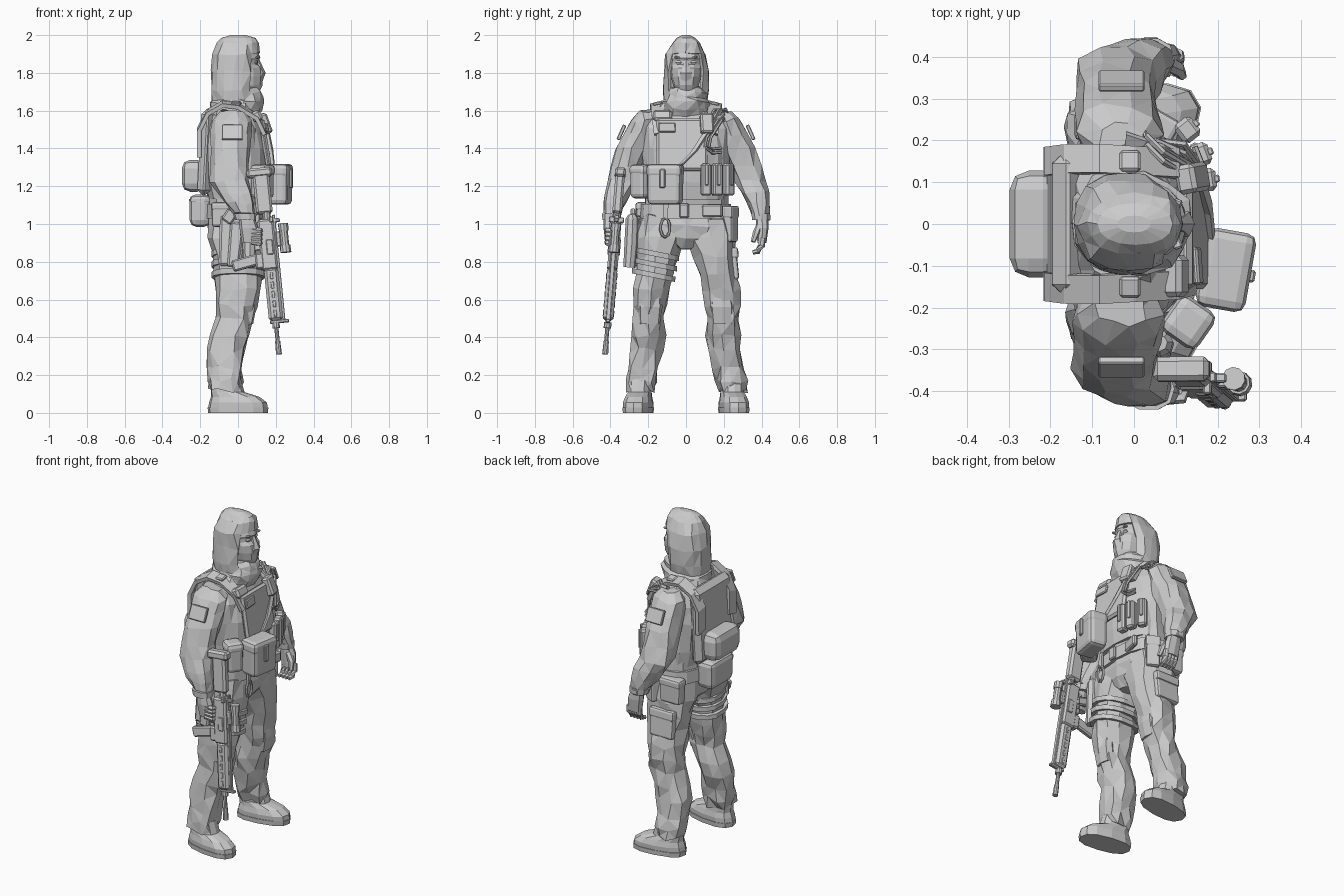
import bpy, bmesh, math, random
from mathutils import Vector, Matrix, Euler
random.seed(4)

def finish(name, bm, tri=False):
    bmesh.ops.recalc_face_normals(bm, faces=bm.faces)
    if tri:
        bmesh.ops.triangulate(bm, faces=[f for f in bm.faces if len(f.verts) == 4])
    me = bpy.data.meshes.new(name)
    bm.to_mesh(me)
    bm.free()
    ob = bpy.data.objects.new(name, me)
    bpy.context.collection.objects.link(ob)
    return ob

def skin(name, loops, cap=True, tri=False, closed=False):
    bm = bmesh.new()
    vs = [[bm.verts.new(p) for p in lp] for lp in loops]
    n = len(vs[0])
    for a, b in list(zip(vs, vs[1:])) + ([(vs[-1], vs[0])] if closed else []):
        for i in range(n):
            bm.faces.new((a[i], a[(i + 1) % n], b[(i + 1) % n], b[i]))
    if cap and not closed:
        bm.faces.new(vs[0])
        bm.faces.new(vs[-1])
    return finish(name, bm, tri)

def loft(name, rings, n=12, p=2.4, jit=0.0, cap=True, s=1):
    """Horizontal superellipse rings (x, y, z, half x, half y); s=-1 mirrors y."""
    def sp(c): return math.copysign(abs(c) ** (2 / p), c)
    def j(): return random.uniform(-jit, jit)
    loops = [[Vector((x + hx * sp(math.cos(t)) + j(), s * (y + hy * sp(math.sin(t)) + j()), z + 1.4 * j()))
              for t in (2 * math.pi * i / n for i in range(n))] for x, y, z, hx, hy in rings]
    return skin(name, loops, cap, jit > 0)

def tube(name, pts, r, n=6, closed=False):
    pts = [Vector(q) for q in pts]
    m = len(pts)
    rs = r if isinstance(r, (list, tuple)) else [r] * m
    loops = []
    for i, q in enumerate(pts):
        a, b = (pts[i - 1], pts[(i + 1) % m]) if closed else (pts[max(i - 1, 0)], pts[min(i + 1, m - 1)])
        t = (b - a).normalized()
        u = t.cross(Vector((0.31, 0.2, 0.93) if abs(t.z) < .8 else (1, 0.1, 0))).normalized()
        v = t.cross(u)
        loops.append([q + rs[i] * (u * math.cos(k * math.tau / n) + v * math.sin(k * math.tau / n)) for k in range(n)])
    return skin(name, loops, closed=closed)

def box(name, c, size, rot=(0, 0, 0), bev=0.012, taper=1.0, frame=Matrix(), seg=1):
    bm = bmesh.new()
    bmesh.ops.create_cube(bm, size=1)
    for v in bm.verts:
        k = taper if v.co.z < 0 else 1
        v.co = Vector((v.co.x * size[0] * k, v.co.y * size[1] * k, v.co.z * size[2]))
    if bev:
        bmesh.ops.bevel(bm, geom=bm.edges[:], offset=bev, segments=seg, profile=.5, affect='EDGES')
    e = Euler([math.radians(a) for a in rot]).to_matrix().to_4x4()
    bm.transform(frame @ Matrix.Translation(c) @ e)
    return finish(name, bm)

def strap(name, pts, side, w, t):
    pts, side = [Vector(q) for q in pts], Vector(side).normalized()
    loops = []
    for i, q in enumerate(pts):
        tan = pts[min(i + 1, len(pts) - 1)] - pts[max(i - 1, 0)]
        nrm = tan.cross(side).normalized() * t / 2
        loops.append([q + side * a * w / 2 + nrm * b for a, b in ((1, 1), (1, -1), (-1, -1), (-1, 1))])
    return skin(name, loops)

def flap_pouch(name, c, size, rot=(0, 0, 0), bev=0.024):
    """Soft rounded pouch with a thin overlapping lid."""
    box(name, c, size, rot, bev, .97, seg=2)
    box(name + "_lid", (c[0], c[1], c[2] + size[2] * .33), (size[0] + .006, size[1] + .006, size[2] * .35), rot, bev, seg=2)

# Jacket, vest and belt
loft("jacket", [(0, 0, .87, .09, .05), (-.01, 0, .93, .135, .2), (-.01, 0, .99, .145, .24), (-.02, 0, 1.1, .14, .225), (-.01, 0, 1.25, .15, .225),
     (-.01, 0, 1.4, .15, .24), (-.02, 0, 1.5, .14, .25), (-.03, 0, 1.57, .12, .215), (-.03, 0, 1.635, .1, .14)], 14, jit=.007)
loft("vest", [(-.01, 0, 1.13, .15, .215), (-.015, 0, 1.22, .17, .22), (-.02, 0, 1.4, .18, .22),
     (-.03, 0, 1.5, .165, .205), (-.04, 0, 1.58, .14, .175)], 16, 2.7, .003)
box("chest_plate", (.145, -.02, 1.42), (.03, .27, .28), (0, -9, 0))
box("chest_pocket", (.152, -.1, 1.51), (.015, .09, .05), (0, -12, 4), .005)
box("back_panel", (-.17, 0, 1.38), (.07, .35, .46), (0, 3, 0), .03)
loft("belt", [(-.015, 0, 1.03, .158, .242), (-.015, 0, 1.105, .155, .237)], 16, 2.5)
box("belt_buckle", (.138, .14, 1.07), (.03, .11, .065), (0, 0, -14), .008)
box("belt_clasp", (.147, -.01, 1.07), (.02, .05, .075), bev=.006)
for s in (1, -1):
    strap("shoulder_strap", [(.14, s * .135, 1.48), (.1, s * .145, 1.565), (.0, s * .15, 1.625), (-.08, s * .155, 1.635),
          (-.16, s * .155, 1.59), (-.205, s * .15, 1.5), (-.205, s * .15, 1.36)], (0, 1, -s * .25), .07, .022)
    box("strap_buckle", (-.01, s * .15, 1.638), (.05, .05, .02), (s * -12, 0, 0), bev=.006)

# Pouches around the waist and chest
flap_pouch("large_front_pouch", (.22, -.11, 1.21), (.115, .185, .215), (0, 0, -10))
box("pouch_tab", (.282, -.125, 1.24), (.016, .03, .1), (0, 0, -10), .005)
flap_pouch("side_front_pouch", (.13, -.235, 1.225), (.1, .1, .18), (0, 0, -35))
for i in range(3):
    y, a = .105 + .06 * i, (8, 20, 38)[i]
    x = (.172, .158, .128)[i]
    box("magazine_pouch", (x, y, 1.235), (.05, .055, .17), (0, 0, a), .01)
    box("magazine_pouch_tab", (x + .026 * math.cos(math.radians(a)), y + .026 * math.sin(math.radians(a)), 1.26),
        (.014, .018, .11), (0, 0, a), .003)
box("radio_pouch", (.14, .11, 1.53), (.05, .07, .11), (0, -20, 10), .01)
box("shoulder_pouch", (.1, -.125, 1.57), (.05, .1, .06), (0, -25, 0), .012)
box("upper_back_pouch", (-.235, 0, 1.255), (.125, .255, .17), bev=.045, seg=2)
flap_pouch("lower_back_pouch", (-.2, 0, 1.07), (.115, .23, .17), bev=.035)
flap_pouch("left_hip_pouch", (.06, .232, 1.0), (.08, .065, .19), (0, 0, -30), .012)
flap_pouch("rear_hip_pouch", (-.07, .235, 1.0), (.14, .065, .15), bev=.015)
flap_pouch("right_hip_pouch", (-.08, -.235, 1.05), (.12, .06, .13), bev=.015)
flap_pouch("left_thigh_pocket", (-.02, .252, .79), (.16, .045, .17), (6, 0, 0), .014)

# Sling, cords and clip
strap("chest_sling", [(-.02, .2, 1.6), (.07, .17, 1.59), (.155, .12, 1.5), (.178, .04, 1.38), (.185, -.03, 1.31)], (.1, .9, .5), .04, .016)
for d in (0, .022):
    tube("chest_cord", [(.05, .2, 1.58 - d), (.12, .17 + d, 1.55), (.16, .11 + d, 1.46), (.168, .1 + d, 1.41), (.163, .14, 1.375 + d),
         (.145, .185, 1.38 + d)], .008)
    tube("shoulder_cord", [(.12, .12 + d, 1.55), (.07, .15 + d, 1.605), (.03, .19 + d, 1.605), (.02, .21 + d / 2, 1.58), (.06, .2, 1.54)], .008)
tube("belt_clip", [(.152, -.11 + .025 * math.sin(a), .98 + .05 * math.cos(a)) for a in (k * math.tau / 10 for k in range(10))], .008, closed=True)
strap("clip_webbing", [(.15, -.11, 1.02), (.15, -.105, 1.11)], (0, 1, 0), .025, .014)

# Head, mask and hood
loft("masked_head", [(.0, 0, 1.62, .08, .08), (.025, 0, 1.69, .085, .05), (.03, 0, 1.735, .1, .068), (.03, 0, 1.78, .102, .08), (.028, 0, 1.825, .1, .084),
     (.015, 0, 1.845, .094, .084), (.015, 0, 1.865, .094, .084), (.018, 0, 1.88, .1, .085), (.01, 0, 1.96, .08, .07)], 12, 2.1)
loft("mask_ridge", [(.1, 0, 1.74, .025, .035), (.118, 0, 1.8, .028, .034), (.112, 0, 1.83, .02, .022), (.1, 0, 1.87, .014, .012)], 6, 2)
for s in (1, -1):
    loft("eye", [(.094, s * .036, 1.845, .006, .012), (.094, s * .036, 1.855, .012, .02), (.094, s * .036, 1.865, .006, .012)], 8, 2)
    box("brow", (.098, s * .036, 1.88), (.022, .05, .012), (s * 8, 0, -s * 22), .004)
hood = loft("hood", [(-.02, 0, 1.65, .12, .115), (-.025, 0, 1.71, .12, .124), (-.022, 0, 1.81, .122, .122), (-.01, 0, 1.9, .122, .108),
     (.002, 0, 1.96, .11, .075), (.003, 0, 1.985, .09, .05), (0, 0, 2.0, .04, .02)], 16, 2.15, 0)
bm = bmesh.new()
bm.from_mesh(hood.data)
bmesh.ops.delete(bm, geom=[f for f in bm.faces if f.calc_center_median().z < 1.66 or
                 (f.calc_center_median().x > .058 and 1.7 < f.calc_center_median().z < 1.91)], context='FACES')
for v in bm.verts:
    if v.co.z < 1.97:
        v.co += Vector([random.uniform(-.007, .007) for k in range(3)])
bmesh.ops.triangulate(bm, faces=bm.faces)
bm.to_mesh(hood.data)
bm.free()
m = hood.modifiers.new("thickness", 'SOLIDIFY')
m.thickness = .016
loft("scarf", [(-.02, 0, 1.56, .12, .15), (-.015, 0, 1.61, .14, .135), (-.005, 0, 1.645, .145, .122), (0, 0, 1.665, .13, .11),
     (-.005, 0, 1.695, .128, .112), (0, 0, 1.725, .1, .095)], 14, 2.1, .007)

# Arms, legs and boots
for s, side in ((1, "left"), (-1, "right")):
    loft(side + "_sleeve", [(-.03, .19, 1.6, .06, .05), (-.035, .215, 1.55, .1, .075), (-.04, .243, 1.48, .105, .088),
         (-.04, .28, 1.4, .102, .092), (-.04, .312, 1.31, .098, .085), (-.045, .34, 1.23, .1, .083), (-.015, .365, 1.165, .092, .072),
         (.012, .38, 1.11, .08, .058), (.035, .393, 1.05, .06, .048)], 10, 2.3, .009, s=s)
    box("arm_patch", (-.03, s * .342, 1.485), (.11, .02, .085), (s * 24, 0, 0), .004)
    loft(side + "_cuff", [(.04, .397, 1.02, .056, .048), (.035, .395, 1.055, .062, .051)], 10, s=s)
    loft(side + "_palm", [(.045, .402, 1.04, .04, .033), (.058, .405, .98, .05, .032), (.068, .402, .9, .048, .024)], 8, s=s)
    loft(side + "_trouser", [(-.01, .115, 1.04, .135, .115), (-.01, .132, .93, .145, .13), (0, .152, .83, .135, .115),
         (.005, .17, .74, .125, .104), (0, .187, .65, .115, .1), (-.012, .195, .57, .108, .09), (-.015, .192, .5, .1, .084),
         (-.045, .198, .41, .1, .092), (-.065, .208, .33, .102, .084), (-.068, .228, .24, .09, .083), (-.068, .24, .17, .092, .085),
         (-.065, .247, .12, .085, .076)], 10, 2.3, .011, s=s)
    loft(side + "_knee_patch", [(.05, .185, .64, .04, .055), (.055, .19, .56, .042, .065), (.035, .193, .47, .045, .058)], 8, 3, s=s)
    boot = [loft(side + "_boot", [(0, 0, .025, .16, .074), (0, 0, .055, .155, .076), (-.015, 0, .085, .13, .068),
                 (-.055, 0, .11, .09, .062), (-.065, 0, .18, .08, .06)], 12, 2.5),
            loft(side + "_sole", [(0, 0, 0, .16, .076), (0, 0, .028, .163, .078)], 12, 2.5)]
    for b in boot:
        b.location = (0, s * .253, 0)
        b.rotation_euler.z = s * math.radians(9)

# Fingers: left hand hangs half closed, right hand closes round the grip
for i in range(4):
    x, z = .035 + .022 * i, .97 - .022 * i
    tube("left_finger", [(x, .405, .925), (x + .004, .4, .885), (x + .002, .38, .855), (x - .004, .355, .85)], [.018, .018, .016, .012])
    tube("right_finger", [(.07, -.42, z), (.115, -.415, z - .005), (.125, -.385, z - .008), (.1, -.36, z - .008)], [.014, .016, .014, .011])
for s in (1, -1):
    tube("thumb", [(.075, s * .39, .99), (.105, s * .37, .95), (.115, s * .355, .905)], [.02, .018, .012])
box("wrist_watch", (.04, .438, 1.035), (.04, .018, .035), bev=.005)

# Holster panel, baton and thigh straps on the right leg
box("holster_panel", (-.03, -.262, .91), (.15, .035, .27), (-4, 4, 0), .012, .85)
box("holster", (-.015, -.282, .89), (.075, .035, .24), (-4, 6, 0), .01, .8)
box("holster_grip", (-.045, -.28, 1.04), (.06, .03, .07), (0, 35, 0), .008)
tube("baton", [(.06, -.285, 1.05), (.06, -.285, 1.03), (.06, -.29, .9), (.06, -.3, .77)], [.02, .034, .036, .032], 8)
for z in (.73, .785, .84):
    y, loops = .17 - (z - .74) * .18, []
    o = loft("thigh_strap", [(.002, -y, z - .014, .142, .117), (.002, -y, z + .014, .143, .118)], 14, 2.3)
    for v in o.data.vertices:
        v.co.z -= (v.co.y + y) * .2

# Rifle in its own frame: x = sights side, z = toward the stock, origin at the muzzle
O = Vector((.217, -.428, .31))
W = (Vector((.118, -.345, 1.3)) - O).normalized()
U = (Vector((1, 0, 0)) - W * W.x).normalized()
V = W.cross(U)
F = Matrix.Translation(O) @ Matrix((U, V, W)).transposed().to_4x4()
def G(name, u0, u1, s0, s1, w, v=0, rot=0, bev=.008):
    return box("rifle_" + name, ((u0 + u1) / 2, v, (s0 + s1) / 2), (u1 - u0, w, s1 - s0), (0, rot, 0), bev, 1, F)
def R(name, u, s0, s1, r0, r1, n=10, v=0):
    return tube("rifle_" + name, [F @ Vector((u, v, s0)), F @ Vector((u, v, s1))], [r0, r1], n)
R("muzzle", 0, 0, .07, .016, .014)
R("barrel", 0, .06, .24, .011, .012)
R("gas_block", .0, .14, .17, .02, .02)
G("front_sight", -.03, .07, .165, .182, .022, bev=.004)
G("handguard", -.035, .04, .18, .46, .055, bev=.014)
G("top_rail", .036, .052, .18, .74, .024, bev=.003)
for i in range(5):
    for v in (-.025, .025):
        G("guard_slot", -.006, .01, .2 + i * .05, .235 + i * .05, .01, v, bev=.002)
G("receiver", -.045, .04, .45, .72, .055, bev=.01)
G("ejection_port", -.01, .025, .53, .61, .066, bev=.004)
G("magazine_well", -.075, -.03, .46, .545, .05)
G("magazine", -.2, -.05, .472, .532, .036, rot=-10)
G("trigger_guard", -.075, -.04, .56, .62, .018, bev=.004)
G("grip", -.14, -.03, .625, .675, .036, rot=20)
R("buffer_tube", .008, .7, .9, .022, .022)
G("stock", -.045, .042, .75, .97, .05, bev=.012)
G("stock_butt", -.075, .06, .945, .995, .058, bev=.012)
G("charging_handle", .02, .04, .7, .73, .08, bev=.004)
G("optic_mount", .045, .07, .57, .65, .035, bev=.005)
R("optic_body", .09, .56, .66, .022, .022)
R("optic_front", .09, .535, .575, .03, .028)
R("optic_rear", .09, .65, .69, .026, .028)
G("rear_sight", .045, .075, .7, .72, .022, bev=.004)
